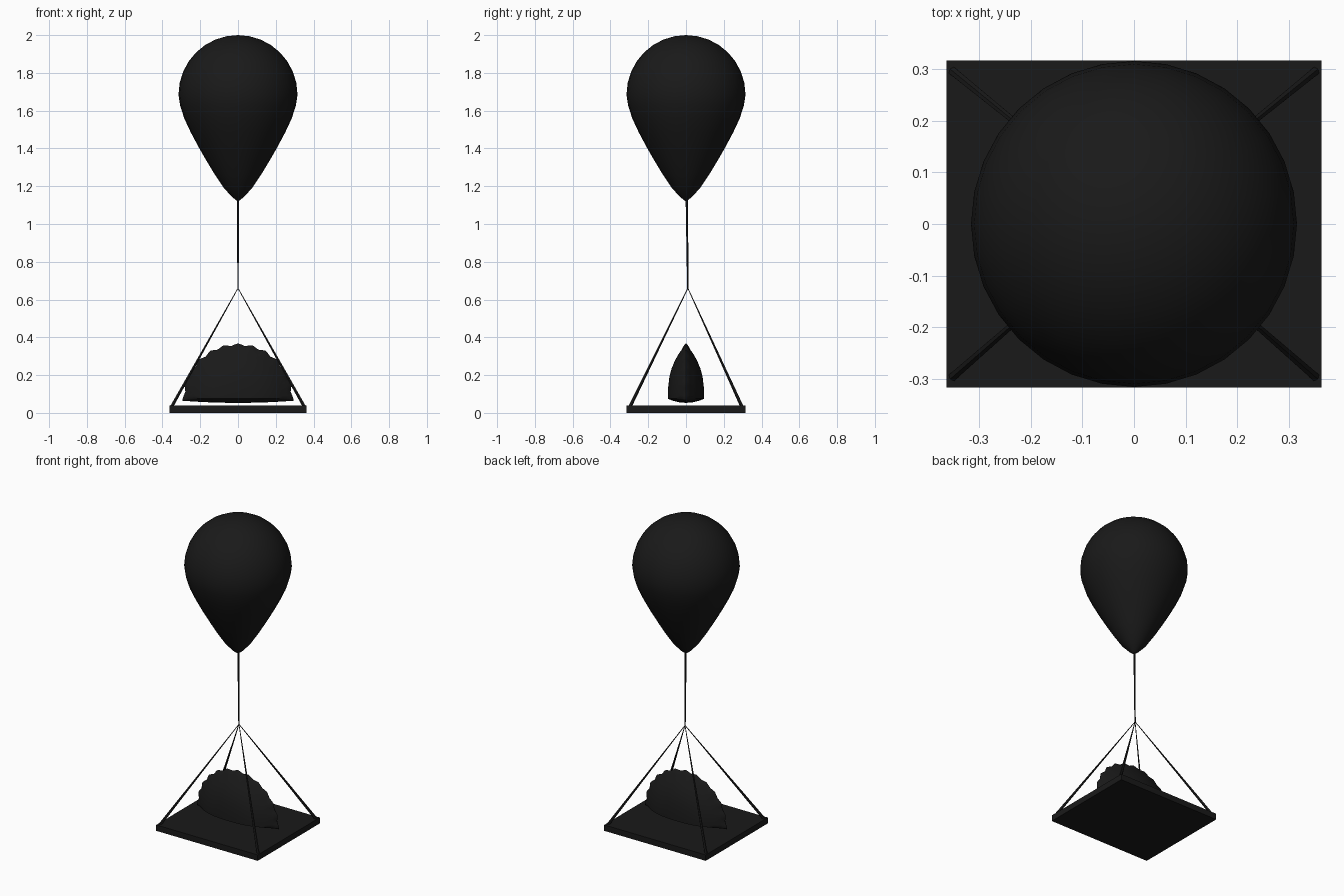
import bpy, bmesh, math
from mathutils import Vector

if "Cube" in bpy.data.objects:
    bpy.data.objects.remove(bpy.data.objects["Cube"])

dark = bpy.data.materials.new("dark")
dark.diffuse_color = (0.01, 0.01, 0.01, 1)
dark.use_nodes = True
dark.node_tree.nodes["Principled BSDF"].inputs["Base Color"].default_value = dark.diffuse_color


def finish(name, bm, smooth=None):
    bmesh.ops.remove_doubles(bm, verts=bm.verts, dist=1e-5)
    bmesh.ops.recalc_face_normals(bm, faces=bm.faces)
    me = bpy.data.meshes.new(name)
    bm.to_mesh(me)
    bm.free()
    ob = bpy.data.objects.new(name, me)
    bpy.context.collection.objects.link(ob)
    me.materials.append(dark)
    if smooth:
        bpy.ops.object.select_all(action='DESELECT')
        ob.select_set(True)
        bpy.context.view_layer.objects.active = ob
        bpy.ops.object.shade_smooth_by_angle(angle=math.radians(smooth))
    return ob


def rod(name, a, b, r1, r2, sides=6):
    a, b = Vector(a), Vector(b)
    bm = bmesh.new()
    bmesh.ops.create_cone(bm, cap_ends=True, segments=sides, radius1=r1, radius2=r2,
                          depth=(b - a).length)
    bm.transform((b - a).to_track_quat('Z', 'Y').to_matrix().to_4x4())
    bmesh.ops.translate(bm, verts=bm.verts, vec=(a + b) / 2)
    return finish(name, bm, 40)


# balloon: round crown, tapering to a neck
profile = [(0.002, 1.12), (0.028, 1.14), (0.075, 1.19), (0.125, 1.265), (0.17, 1.34),
           (0.21, 1.41), (0.25, 1.485), (0.285, 1.56), (0.307, 1.63)]
for i in range(0, 9):
    t = math.radians(90 * i / 8)
    profile.append((0.315 * math.cos(t), 1.685 + 0.315 * math.sin(t)))
bm = bmesh.new()
pts = [bm.verts.new((r, 0, z)) for r, z in profile]
edges = [bm.edges.new(p) for p in zip(pts, pts[1:])]
bmesh.ops.spin(bm, geom=pts + edges, cent=(0, 0, 0), axis=(0, 0, 1),
               angle=2 * math.pi, steps=32)
finish("balloon", bm, 40)

# string and four tapered ropes
rod("balloon_string", (0, 0.01, 0.655), (0, 0.004, 1.13), 0.004, 0.006)
for sx, nx in ((-1, "left"), (1, "right")):
    for sy, ny in ((-1, "front"), (1, "back")):
        rod(f"rope_{ny}_{nx}", (sx * 0.35, sy * 0.295, 0.035), (0, 0.01, 0.66), 0.009, 0.002)

# tray
bm = bmesh.new()
bmesh.ops.create_cube(bm, size=1)
bmesh.ops.scale(bm, verts=bm.verts, vec=(0.724, 0.632, 0.038))
bmesh.ops.translate(bm, verts=bm.verts, vec=(0, 0, 0.019))
finish("tray", bm)

# half-moon pastry standing on its straight side, with a pinched scalloped rim
bm = bmesh.new()
NA, RINGS = 48, [0, 0.2, 0.4, 0.55, 0.7, 0.82, 0.91, 0.96, 1.0]


def pastry_point(i, s, side):
    a = math.pi * i / NA
    bump = 0.006 * math.cos(i * 2 * math.pi / 4) * max(0, (s - 0.9) / 0.1)
    r = 0.287 * s + bump
    half = max(0.096 * (1 - s ** 2.7), 0.013 * (s < 1))
    x = r * math.cos(a)
    return (x, side * half, 0.075 + r * math.sin(a))


for side in (-1, 1):
    grid = [[bm.verts.new(pastry_point(i, s, side)) for s in RINGS] for i in range(NA + 1)]
    for i in range(NA):
        for j in range(len(RINGS) - 1):
            quad = [grid[i][j], grid[i + 1][j], grid[i + 1][j + 1], grid[i][j + 1]]
            bm.faces.new(quad)
# rounded underside bridging both halves
rows = []
for i, s in [(NA, s) for s in reversed(RINGS)] + [(0, s) for s in RINGS[1:]]:
    x, y, z = pastry_point(i, s, 1)
    rows.append([bm.verts.new((x, y * k, z - 0.022 * (1 - k * k) * (1 - 0.5 * s * s)))
                 for k in (-1, -0.75, -0.4, 0, 0.4, 0.75, 1)])
for a, b in zip(rows, rows[1:]):
    for k in range(6):
        bm.faces.new((a[k], a[k + 1], b[k + 1], b[k]))
bmesh.ops.remove_doubles(bm, verts=bm.verts, dist=1e-5)
bmesh.ops.dissolve_degenerate(bm, dist=1e-6, edges=bm.edges)
finish("pastry", bm, 50)
